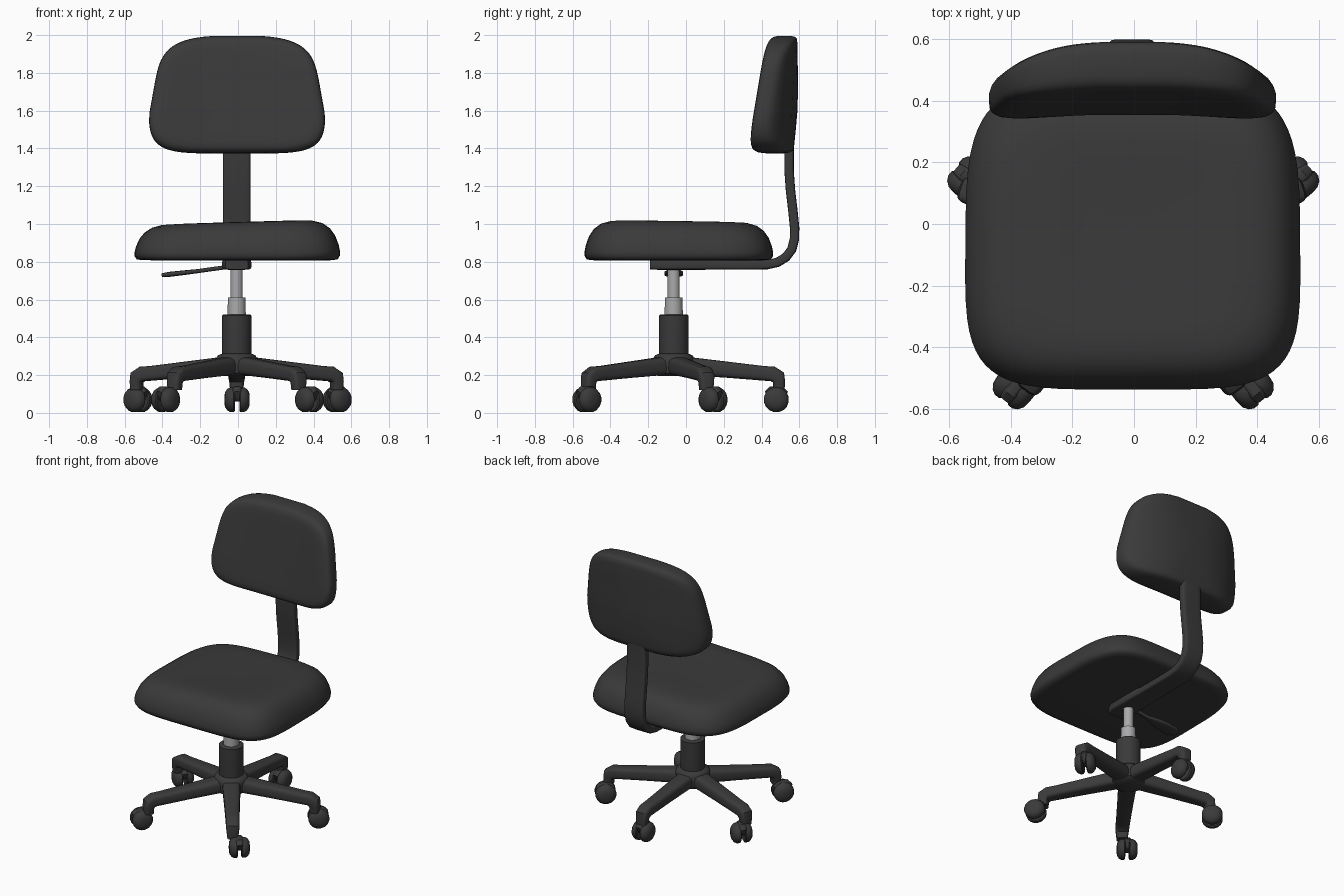
import bpy, bmesh, math
from mathutils import Vector, Matrix

if "Cube" in bpy.data.objects:
    bpy.data.objects.remove(bpy.data.objects["Cube"])


def material(name, rgb):
    m = bpy.data.materials.new(name)
    m.diffuse_color = (*rgb, 1)
    m.use_nodes = True
    m.node_tree.nodes["Principled BSDF"].inputs["Base Color"].default_value = m.diffuse_color
    return m


BLACK = material("charcoal", (0.042, 0.042, 0.042))
SILVER = material("silver", (0.40, 0.40, 0.41))
CX, CY = -0.007, -0.065          # axis of the column


def finish(name, bm, mat, angle=40):
    bmesh.ops.recalc_face_normals(bm, faces=bm.faces)
    me = bpy.data.meshes.new(name)
    bm.to_mesh(me)
    bm.free()
    me.materials.append(mat)
    me.shade_smooth()
    me.set_sharp_from_angle(angle=math.radians(angle))
    ob = bpy.data.objects.new(name, me)
    bpy.context.collection.objects.link(ob)
    return ob


def loft(rings):
    """Skin a list of closed rings and cap both ends."""
    bm = bmesh.new()
    vs = [[bm.verts.new(p) for p in r] for r in rings]
    n = len(vs[0])
    for a, b in zip(vs, vs[1:]):
        for i in range(n):
            bm.faces.new((a[i], a[(i + 1) % n], b[(i + 1) % n], b[i]))
    bm.faces.new(vs[0])
    bm.faces.new(vs[-1])
    return bm


def oval(rx, ry, power, n):
    """Superellipse outline: power 2 is round, larger is boxier."""
    out = []
    for i in range(n):
        a = 2 * math.pi * (i + 0.5) / n
        c, s = math.cos(a), math.sin(a)
        out.append((rx * math.copysign(abs(c) ** (2 / power), c),
                    ry * math.copysign(abs(s) ** (2 / power), s)))
    return out


def lathe(name, prof, mat, n=24, matrix=Matrix()):
    rings = [[matrix @ Vector((x, y, z)) for x, y in oval(r, r, 2, n)] for r, z in prof]
    return finish(name, loft(rings), mat)


def sweep(name, path, mat, matrix, power=4, n=20):
    """Path of (along, height, width, thickness) in a vertical plane."""
    rings = []
    for i, (u, z, w, h) in enumerate(path):
        p, q = path[max(i - 1, 0)], path[min(i + 1, len(path) - 1)]
        t = Vector((q[0] - p[0], q[1] - p[1])).normalized()
        rings.append([matrix @ Vector((u - t.y * b, a, z + t.x * b))
                      for a, b in oval(w / 2, h / 2, power, n)])
    return finish(name, loft(rings), mat)


# seat cushion: rounded square rings from the underside up to the slightly dished top
def seat_point(x, y, s, z):
    taper = 1 - 0.07 * max(0, y / 0.5) ** 2
    lift = (z - 0.81) / 0.2
    return Vector((x * s * taper - 0.004, y * s - 0.038, z + lift * (0.03 * x * s - 0.015 * y * s)))


seat_layers = [(0.5, 0.81), (0.9, 0.808), (0.975, 0.812), (0.997, 0.83), (1, 0.85), (0.985, 0.885),
               (0.95, 0.93), (0.90, 0.965), (0.83, 0.99), (0.74, 1.003), (0.6, 1.006),
               (0.4, 1.003), (0.2, 1.0), (0.05, 1.0)]
outline = oval(0.545, 0.5, 4.6, 64)
finish("seat", loft([[seat_point(x, y, s, z) for x, y in outline] for s, z in seat_layers]), BLACK, 60)


# backrest cushion: outline in x/z, fairly flat front and strongly bowed rear
def back_point(x, z, s, t):
    z = z * s
    x = x * s * (1 - 0.16 * max(0, z + 0.12) / 0.45)   # narrower at the top
    if z > 0:
        z -= 0.75 * z * x * x                          # arched top edge
    else:
        z *= 0.99
    h = z + 0.31
    front = 0.358 + 0.15 * (h - 0.07) - 0.025 * (x / 0.42) ** 2
    rear = 0.592 - 0.13 * abs(x / 0.46) ** 3 - 0.02 * max(0, 0.25 - h) / 0.25
    return Vector((x - 0.005, front + (rear - front) * t, z + 1.685))


back_layers = [(0.05, 0), (0.3, 0), (0.6, 0), (0.8, 0.0), (0.89, 0.02), (0.945, 0.07), (0.98, 0.17),
               (0.995, 0.3), (1, 0.5), (1, 0.75), (0.985, 0.9), (0.95, 0.98), (0.85, 1), (0.6, 1), (0.3, 1),
               (0.05, 1)]
outline = oval(0.468, 0.315, 5, 64)
finish("backrest", loft([[back_point(x, z, s, t) for x, z in outline] for s, t in back_layers]), BLACK, 60)

# flat bent bar carrying the backrest
to_rear = Matrix.Translation((CX, 0, 0)) @ Matrix.Rotation(math.pi / 2, 4, 'Z')
bar = [(0.0, 0.785), (0.3, 0.783), (0.43, 0.785), (0.485, 0.797), (0.53, 0.825), (0.56, 0.865),
       (0.574, 0.92), (0.575, 0.98), (0.567, 1.06), (0.553, 1.18), (0.546, 1.28), (0.546, 1.45)]
sweep("back_bar", [(u, z, 0.145, 0.05) for u, z in bar], BLACK, to_rear, 6)

# mounting bracket under the seat
sweep("seat_bracket", [(-0.19, 0.785, 0.12, 0.05), (-0.15, 0.785, 0.155, 0.055),
                       (0.1, 0.785, 0.155, 0.055), (0.16, 0.785, 0.13, 0.05)], BLACK, to_rear, 6)

# height lever with paddle, pointing left
to_left = Matrix.Translation((CX, CY, 0)) @ Matrix.Rotation(math.pi, 4, 'Z')
sweep("height_lever", [(0.03, 0.775, 0.03, 0.022), (0.16, 0.757, 0.03, 0.022),
                       (0.21, 0.75, 0.07, 0.022), (0.28, 0.742, 0.10, 0.025),
                       (0.36, 0.733, 0.10, 0.027), (0.397, 0.729, 0.06, 0.02)], BLACK, to_left, 3)

# gas column
axis = Matrix.Translation((CX, CY, 0))
lathe("column_sleeve", [(0.07, 0.2), (0.078, 0.3), (0.079, 0.515), (0.072, 0.52)], BLACK, 24, axis)
lathe("gas_cylinder", [(0.049, 0.5), (0.047, 0.61), (0.03, 0.612)], SILVER, 24, axis)
lathe("piston", [(0.032, 0.6), (0.032, 0.77)], SILVER, 24, axis)
lathe("hub", [(0.085, 0.195), (0.105, 0.21), (0.112, 0.285), (0.1, 0.305), (0.075, 0.315)], BLACK, 20, axis)

# five legs, each ending in a drop over a twin wheel caster
leg = [(0.0, 0.25, 0.12, 0.10), (0.1, 0.246, 0.115, 0.095), (0.3, 0.227, 0.10, 0.085),
       (0.47, 0.21, 0.09, 0.078), (0.525, 0.206, 0.088, 0.08), (0.552, 0.188, 0.086, 0.082),
       (0.557, 0.165, 0.08, 0.066), (0.557, 0.12, 0.07, 0.06)]
wheel = [(0.03, 0.012), (0.06, 0.012), (0.067, 0.018), (0.067, 0.036), (0.058, 0.052), (0.04, 0.064), (0.015, 0.067)]
# leg direction, caster centre, caster heading
spokes = [(90, (-0.005, 0.478), 90), (18, (0.525, 0.143), 40), (162, (-0.53, 0.143), 140),
          (-54, (0.378, -0.525), -52), (-126, (-0.383, -0.525), -128)]
for k, (ang, (x, y), head) in enumerate(spokes, 1):
    sweep(f"leg_{k}", leg, BLACK, axis @ Matrix.Rotation(math.radians(ang), 4, 'Z'), 3.5)
    frame = Matrix.Translation((x, y, 0.07)) @ Matrix.Rotation(math.radians(head), 4, 'Z')
    for side, tag in ((1, "a"), (-1, "b")):
        lathe(f"caster_wheel_{k}{tag}", wheel, BLACK, 16,
              frame @ Matrix.Rotation(-side * math.pi / 2, 4, 'X'))
    # housing between the wheels, with the stem
    sweep(f"caster_housing_{k}", [(-0.05, 0.02, 0.04, 0.05), (-0.03, 0.03, 0.05, 0.08),
                                  (0.03, 0.03, 0.05, 0.08), (0.05, 0.02, 0.04, 0.05)], BLACK, frame, 4, 16)
